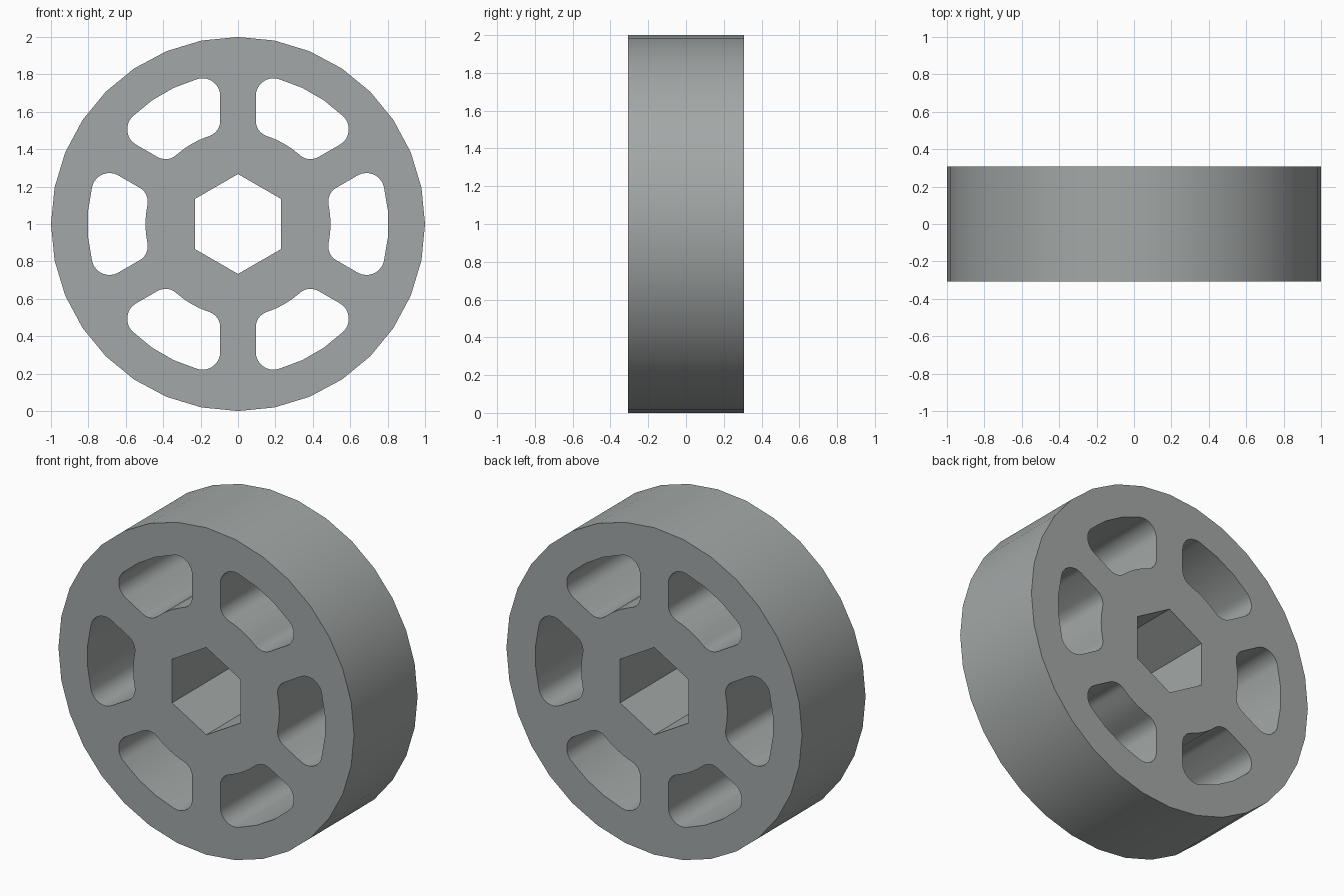
import bpy, bmesh
from math import sin, cos, asin, radians, pi

if "Cube" in bpy.data.objects:
    bpy.data.objects.remove(bpy.data.objects["Cube"])

HALF_DEPTH = 0.307
SPOKE_HALF = 0.095
HUB_R, RIM_R = 0.495, 0.805


def arc(cx, cy, r, a0, a1, n):
    return [(cx + r * cos(a0 + (a1 - a0) * i / n),
             cy + r * sin(a0 + (a1 - a0) * i / n)) for i in range(n + 1)]


def window():
    """Rounded opening between two spokes, symmetric about the x axis."""
    ro, ri = 0.095, 0.085                      # outer and inner corner radii
    do, di = RIM_R - ro, HUB_R + ri
    ao = pi / 6 - asin((SPOKE_HALF + ro) / do)
    ai = pi / 6 - asin((SPOKE_HALF + ri) / di)
    pts = arc(0, 0, RIM_R, -ao, ao, 3)
    pts += arc(do * cos(ao), do * sin(ao), ro, ao, radians(120), 8)[1:]
    pts += arc(di * cos(ai), di * sin(ai), ri, radians(120), pi + ai, 6)
    pts += arc(0, 0, HUB_R, ai, -ai, 4)[1:]
    pts += arc(di * cos(ai), -di * sin(ai), ri, pi - ai, radians(240), 6)[1:]
    pts += arc(do * cos(ao), -do * sin(ao), ro, radians(240), 2 * pi - ao, 8)[:-1]
    return pts


def add_loop(curve, pts, turn=0.0):
    s = curve.splines.new('POLY')
    s.points.add(len(pts) - 1)
    for p, (x, y) in zip(s.points, pts):
        p.co = (x * cos(turn) - y * sin(turn), x * sin(turn) + y * cos(turn), 0, 1)
    s.use_cyclic_u = True


# Wheel profile: 32-sided rim, hexagonal axle hole, six windows
curve = bpy.data.curves.new("wheel", 'CURVE')
curve.dimensions = '2D'
curve.fill_mode = 'BOTH'
curve.extrude = HALF_DEPTH
add_loop(curve, arc(0, 0, 1.0, 0, 2 * pi, 32)[:-1])
add_loop(curve, arc(0, 0, 0.267, pi / 6, pi / 6 + 2 * pi, 6)[:-1])
for k in range(6):
    add_loop(curve, window(), k * pi / 3)

wheel = bpy.data.objects.new("wheel", curve)
bpy.context.collection.objects.link(wheel)
wheel.rotation_euler.x = pi / 2
wheel.location.z = 1
bpy.context.view_layer.objects.active = wheel
wheel.select_set(True)
bpy.ops.object.convert(target='MESH')
wheel = bpy.context.object

# Weld the caps to the walls, dropping the doubled point where arcs meet
bm = bmesh.new()
bm.from_mesh(wheel.data)
bmesh.ops.remove_doubles(bm, verts=bm.verts, dist=0.0005)
bmesh.ops.recalc_face_normals(bm, faces=bm.faces)
bm.to_mesh(wheel.data)
bm.free()
bpy.ops.object.shade_smooth_by_angle(angle=radians(40))

# Dark grey finish
mat = bpy.data.materials.new("dark_grey")
mat.diffuse_color = (0.365, 0.39, 0.385, 1)
mat.use_nodes = True
mat.node_tree.nodes["Principled BSDF"].inputs["Base Color"].default_value = mat.diffuse_color
wheel.data.materials.clear()
wheel.data.materials.append(mat)
